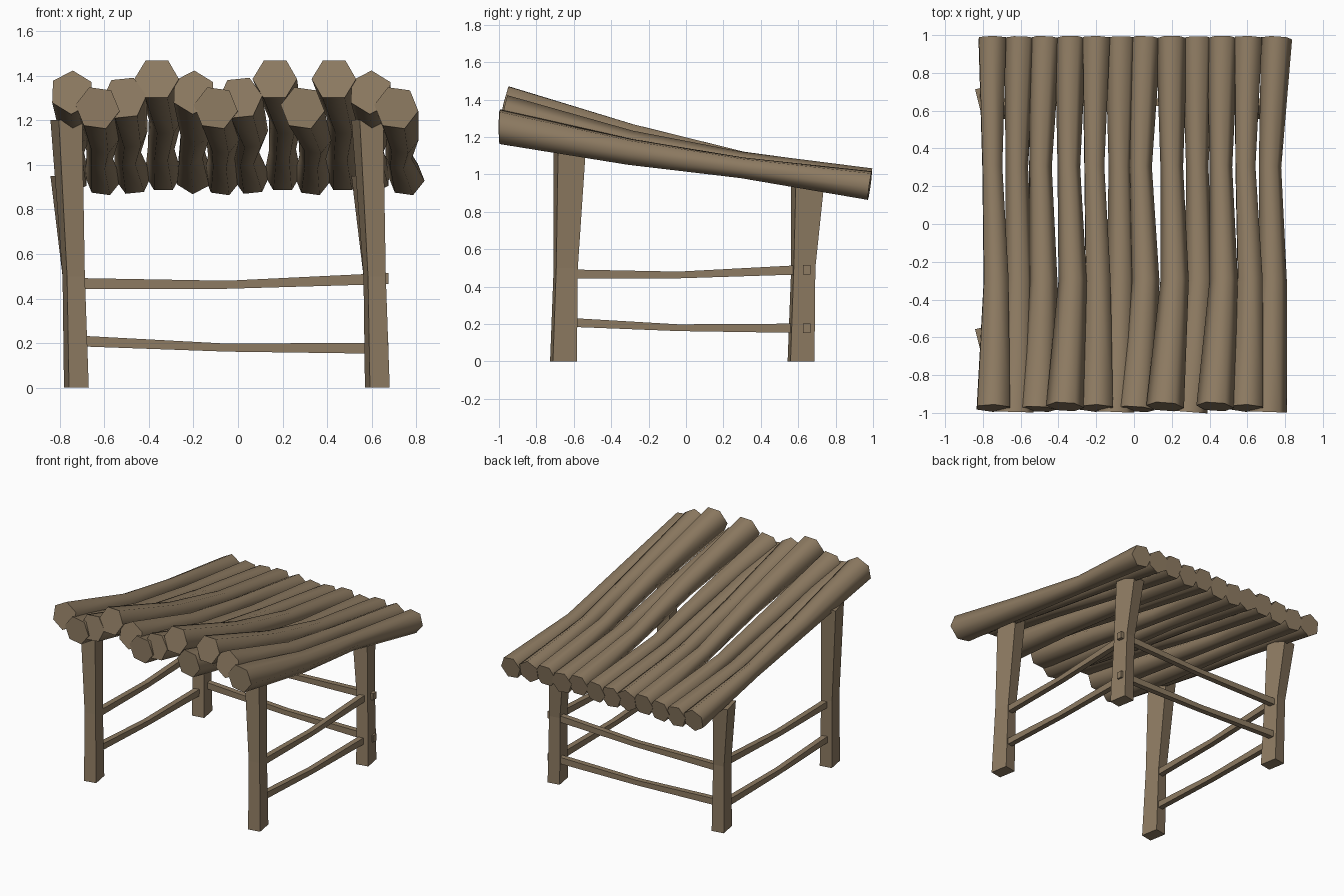
import bpy, math
from mathutils import Vector, Matrix

if "Cube" in bpy.data.objects:
    bpy.data.objects.remove(bpy.data.objects["Cube"])

wood = bpy.data.materials.new("weathered brown wood")
wood.diffuse_color = (0.27, 0.198, 0.122, 1)
wood.use_nodes = True
wood.node_tree.nodes["Principled BSDF"].inputs["Base Color"].default_value = wood.diffuse_color


def loft(name, rings, smooth=False):
    """Closed tube through a list of vertex rings."""
    n = len(rings[0])
    verts = [v for r in rings for v in r]
    faces = [tuple(range(n))[::-1], tuple(range(len(verts) - n, len(verts)))]
    for k in range(len(rings) - 1):
        for i in range(n):
            j = (i + 1) % n
            faces.append((k*n + i, k*n + j, k*n + n + j, k*n + n + i))
    me = bpy.data.meshes.new(name)
    me.from_pydata(verts, [], faces)
    me.materials.append(wood)
    for i, p in enumerate(me.polygons):
        p.use_smooth = smooth and i > 1
    ob = bpy.data.objects.new(name, me)
    bpy.context.collection.objects.link(ob)
    # consistent outward normals
    import bmesh
    bm = bmesh.new()
    bm.from_mesh(me)
    bmesh.ops.recalc_face_normals(bm, faces=bm.faces)
    bm.to_mesh(me)
    bm.free()
    return ob


# Log shapes: centre heights at four stations, hexagon rotation, front y, front end slope
YS = (-0.985, -0.3, 0.3, 0.983)
RADII = (0.1, 0.075, 0.06, 0.083)
KINDS = {
    "A": ((1.255, 1.12, 1.035, 0.94), -8, -0.995, 0.0),
    "B": ((1.385, 1.205, 1.07, 0.957), 0, -0.967, 0.25),
    "C": ((1.325, 1.16, 1.06, 0.95), 28, -0.975, 0.2),
    "D": ((1.30, 1.145, 1.05, 0.945), 6, -0.98, 0.15),
}
# Kind and x at each station, front to back
LOGS = [
    ("C", -0.745, -0.73, -0.75, -0.75),
    ("A", -0.63, -0.61, -0.62, -0.605),
    ("D", -0.51, -0.48, -0.495, -0.47),
    ("B", -0.365, -0.325, -0.345, -0.335),
    ("C", -0.20, -0.19, -0.21, -0.20),
    ("A", -0.10, -0.07, -0.075, -0.07),
    ("D", 0.01, 0.06, 0.035, 0.06),
    ("B", 0.165, 0.215, 0.20, 0.20),
    ("A", 0.29, 0.345, 0.335, 0.335),
    ("B", 0.43, 0.475, 0.46, 0.47),
    ("C", 0.595, 0.615, 0.59, 0.605),
    ("A", 0.71, 0.735, 0.72, 0.755),
]

# Roof / seat logs
for idx, (kind, *xs) in enumerate(LOGS):
    zs, rot, y0, slope = KINDS[kind]
    ys = (y0,) + YS[1:]
    rings = []
    for k in range(4):
        a, b = max(k - 1, 0), min(k + 1, 3)
        t = Vector((xs[b] - xs[a], ys[b] - ys[a], zs[b] - zs[a]))
        if k == 0:
            t.z = -slope * t.y
        t.normalize()
        side = t.cross(Vector((0, 0, 1))).normalized()
        up = side.cross(t)
        c = Vector((xs[k], ys[k], zs[k]))
        ring = []
        for i in range(6):
            an = math.radians(60 * i + rot)
            ring.append(c + RADII[k] * (math.cos(an) * side + math.sin(an) * up))
        rings.append(ring)
    loft("log_%02d" % (idx + 1), rings, True)


# Legs: slightly turned posts that lean and flare towards the top
def leg(name, x, y, top):
    rings = []
    for dx, dy, z, s, rot in ((0, 0, 0, 1, 10), (-0.012, 0.012, 0.5, 0.9, 10),
                              (-0.045, 0.035, top, 1.2, 14)):
        m = Matrix.Rotation(math.radians(rot), 3, 'Z')
        rings.append([m @ Vector((sx * 0.045 * s, sy * 0.065 * s, 0)) + Vector((x + dx, y + dy, z))
                      for sx, sy in ((-1, -1), (1, -1), (1, 1), (-1, 1))])
    loft(name, rings)


LX, RX = -0.725, 0.625
for side, x in (("left", LX), ("right", RX)):
    leg("front_leg_" + side, x, -0.655, 1.2)
    leg("back_leg_" + side, x, 0.615, 0.95)


# Rails: thin, slightly sagging bars between the legs
def rail(name, start, end, heights):
    s, e = Vector(start), Vector(end)
    d = (e - s).normalized()
    w = Vector((-d.y, d.x, 0))
    rings = []
    for f, z, h in zip((0, 0.48, 1), heights, (0.024, 0.018, 0.025)):
        c = s.lerp(e, f) + Vector((0, 0, z))
        rings.append([c + w * (a * 0.02) + Vector((0, 0, b * h))
                      for a, b in ((-1, -1), (1, -1), (1, 1), (-1, 1))])
    loft(name, rings)


for lvl, hs in (("upper", (0.468, 0.462, 0.49)), ("lower", (0.21, 0.18, 0.177))):
    rail("back_rail_" + lvl, (-0.72, 0.645, 0), (0.675, 0.645, 0), hs)
    for side, x in (("left", LX), ("right", RX)):
        rail("%s_rail_%s" % (side, lvl), (x - 0.005, -0.65, 0), (x - 0.005, 0.62, 0), hs)
